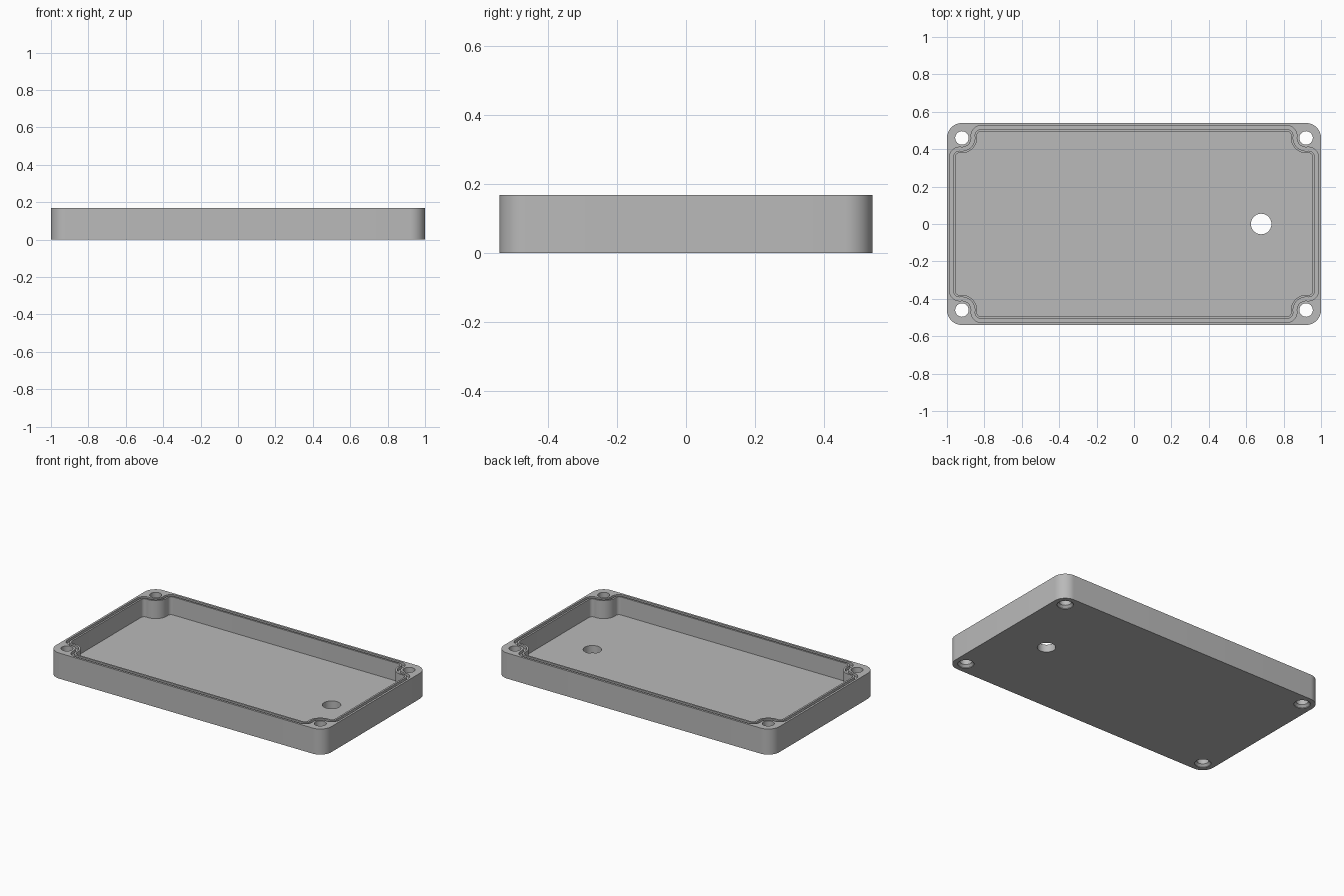
import bpy, bmesh, math

if "Cube" in bpy.data.objects:
    bpy.data.objects.remove(bpy.data.objects["Cube"])

HX, HY, HEIGHT, FLOOR = 1.0, 0.54, 0.168, 0.05   # half sizes, height, floor thickness
SX, SY = 0.92, 0.46                              # screw hole centres
RIM = 0.014                                      # outer lip beside the seal groove
WALL = 0.08 - RIM                                # screw centre to groove outer edge
BOSS, REACH = 0.05, 0.102                        # boss radius and fillet offset at the groove
FILLET = (REACH**2 + WALL**2 - BOSS**2) / (2 * (BOSS + WALL))

grey = bpy.data.materials.new("plain grey")
grey.diffuse_color = (0.49, 0.49, 0.49, 1)
grey.use_nodes = True
grey.node_tree.nodes["Principled BSDF"].inputs["Base Color"].default_value = grey.diffuse_color


def arc(cx, cy, r, a0, a1, n):
    return [(cx + r * math.cos(a0 + (a1 - a0) * i / n),
             cy + r * math.sin(a0 + (a1 - a0) * i / n)) for i in range(n + 1)]


def four_way(q):
    """Repeat one corner's points around the rectangle."""
    return (q + [(-x, y) for x, y in reversed(q)] +
            [(-x, -y) for x, y in q] + [(x, -y) for x, y in reversed(q)])


def inner_loop(d):
    """Rectangle that bends around the corner bosses, offset inward by d."""
    k = WALL - FILLET
    t = math.atan2(k, REACH)
    h = math.pi / 2
    q = arc(SX + k, SY - REACH, FILLET - d, 0, h + t, 8)
    q += arc(SX, SY, BOSS + d, -h + t, -2 * h - t, 16)[1:-1]
    q += arc(SX - REACH, SY + k, FILLET - d, -t, h, 8)
    return four_way(q)


def circle(cx, cy, r):
    return arc(cx, cy, r, 0, 2 * math.pi, 40)[:-1]


def loft(name, sections, ring=False):
    """Skin through loops at given heights; capped, or wrapped into a ring."""
    bm = bmesh.new()
    rows = [[bm.verts.new((x, y, z)) for x, y in loop] for loop, z in sections]
    pairs = list(zip(rows, rows[1:])) + ([(rows[-1], rows[0])] if ring else [])
    for a, b in pairs:
        n = len(a)
        for i in range(n):
            j = (i + 1) % n
            bm.faces.new((a[i], a[j], b[j], b[i]))
    if not ring:
        bm.faces.new(rows[0][::-1])
        bm.faces.new(rows[-1])
    bmesh.ops.recalc_face_normals(bm, faces=bm.faces)
    me = bpy.data.meshes.new(name)
    bm.to_mesh(me)
    bm.free()
    me.materials.append(grey)
    ob = bpy.data.objects.new(name, me)
    bpy.context.collection.objects.link(ob)
    return ob


# Solid block with rounded corners
outline = four_way(arc(SX, SY, 0.08, 0, math.pi / 2, 12))
tray = loft("enclosure_tray", [(outline, 0), (outline, HEIGHT)])

# Cavity and seal groove
top = HEIGHT + 0.05
cavity, g0, g1 = inner_loop(0.031), inner_loop(0), inner_loop(0.019)
cutters = [
    loft("cavity_cutter", [(cavity, FLOOR), (cavity, top)]),
    loft("groove_cutter", [(g0, top), (g0, HEIGHT - 0.02),
                           (g1, HEIGHT - 0.02), (g1, top)], ring=True),
]

# Floor opening and countersunk screw holes
port = circle(0.68, 0, 0.055)
cutters.append(loft("port_cutter", [(port, -0.05), (port, 0.1)]))
for sx in (-1, 1):
    for sy in (-1, 1):
        wide, narrow = circle(sx * SX, sy * SY, 0.049), circle(sx * SX, sy * SY, 0.036)
        cutters.append(loft("screw_cutter", [(wide, -0.05), (wide, 0.004),
                                             (narrow, 0.018), (narrow, top)]))

for c in cutters:
    c.hide_render = True
    m = tray.modifiers.new("cut", 'BOOLEAN')
    m.operation, m.solver, m.object = 'DIFFERENCE', 'EXACT', c

# Bake the cuts and discard the cutters
deps = bpy.context.evaluated_depsgraph_get()
baked = bpy.data.meshes.new_from_object(tray.evaluated_get(deps))
tray.modifiers.clear()
tray.data = baked
for c in cutters:
    bpy.data.objects.remove(c)

bpy.context.view_layer.objects.active = tray
tray.select_set(True)
bpy.ops.object.shade_smooth_by_angle(angle=math.radians(30))
